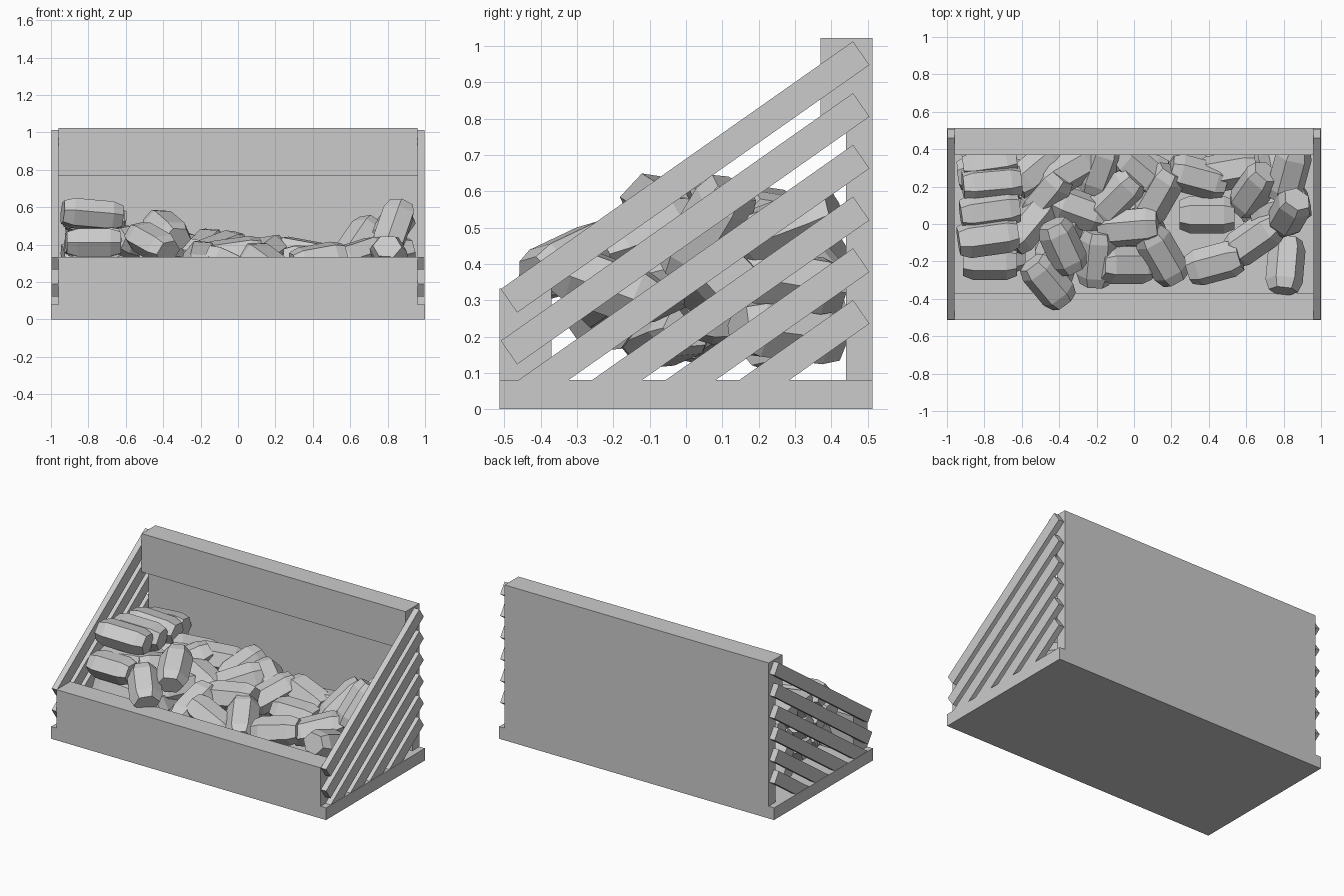
import bpy, bmesh, math, random
from mathutils import Matrix, Euler, Vector

default = bpy.data.objects.get("Cube")
if default:
    bpy.data.objects.remove(default, do_unlink=True)
random.seed(4)

grey = bpy.data.materials.new("plain grey")
grey.use_nodes = True
grey.diffuse_color = (0.6, 0.6, 0.6, 1)
grey.node_tree.nodes["Principled BSDF"].inputs["Base Color"].default_value = (0.6, 0.6, 0.6, 1)


def add_object(name, bm):
    bmesh.ops.recalc_face_normals(bm, faces=bm.faces[:])
    mesh = bpy.data.meshes.new(name)
    bm.to_mesh(mesh)
    bm.free()
    mesh.materials.append(grey)
    obj = bpy.data.objects.new(name, mesh)
    bpy.context.collection.objects.link(obj)
    return obj


def extrude_profile(name, profile, x0, x1):
    """Extrude a (y, z) outline along x."""
    bm = bmesh.new()
    face = bm.faces.new([bm.verts.new((x0, y, z)) for y, z in profile])
    moved = bmesh.ops.extrude_face_region(bm, geom=[face])["geom"]
    bmesh.ops.translate(bm, vec=(x1 - x0, 0, 0),
                        verts=[v for v in moved if isinstance(v, bmesh.types.BMVert)])
    return add_object(name, bm)


def rectangle(y0, y1, z0, z1):
    return [(y0, z0), (y1, z0), (y1, z1), (y0, z1)]


# Crate: floor, front board, back board and the thick rail on top of the back
DEPTH, FLOOR, INNER = 0.513, 0.08, 0.96
extrude_profile("floor", rectangle(-DEPTH, DEPTH, 0, FLOOR), -1, 1)
extrude_profile("front_board", rectangle(-DEPTH, -0.37, FLOOR, 0.333), -INNER, INNER)
extrude_profile("back_board", rectangle(0.44, DEPTH, FLOOR, 0.77), -INNER, INNER)
extrude_profile("back_rail", rectangle(0.37, DEPTH, 0.77, 1.022), -INNER, INNER)

# Sloping side slats, cut off where they meet the floor
along = Vector((0.97, 0.682))
across = Vector((0.045, -0.065))
for side, label in ((1, "left"), (-1, "right")):
    for i in range(6):
        low = Vector((-0.51, 0.331 - i * 0.1425))
        corners = [low, low + across, low + across + along, low + along]
        slat = extrude_profile(f"{label}_slat_{i + 1}", corners, side * INNER, side * 0.998)
        bm = bmesh.new()
        bm.from_mesh(slat.data)
        cut = bmesh.ops.bisect_plane(bm, geom=bm.verts[:] + bm.edges[:] + bm.faces[:],
                                     plane_co=(0, 0, FLOOR), plane_no=(0, 0, -1),
                                     clear_outer=True)["geom_cut"]
        rim = [e for e in cut if isinstance(e, bmesh.types.BMEdge)]
        if rim:
            bmesh.ops.contextual_create(bm, geom=rim)
        bm.to_mesh(slat.data)
        bm.free()


def add_chunk(name, position, yaw, pitch):
    """Six-sided lump with tapered ends, lying along its local x axis."""
    bm = bmesh.new()
    length = random.uniform(0.17, 0.21)
    bmesh.ops.create_cone(bm, cap_ends=True, segments=6, radius1=0.1,
                          radius2=0.1, depth=length)
    caps = [f for f in bm.faces if len(f.verts) == 6]
    bmesh.ops.inset_individual(bm, faces=caps, thickness=0.022, depth=0.055)
    lay_down = Matrix.Rotation(math.pi / 2, 4, "Y")
    squash = Matrix.Diagonal((1, 1, 0.85, 1))
    turn = Euler((random.uniform(-0.25, 0.25), math.radians(pitch),
                  math.radians(yaw))).to_matrix().to_4x4()
    bm.transform(Matrix.Translation(position) @ turn @ squash @ lay_down)
    add_object(name, bm)


# Heap of chunks: x, y, height, heading and pitch of the top ones
left_heap = [(-.77, .33, .5, 8, 0), (-.76, .22, .53, 5, 5), (-.77, .07, .54, 8, 5),
             (-.78, -.07, .56, 8, 5), (-.77, -.2, .41, 0, 0)]
middle_heap = [(-.52, .29, .4, 40, 15), (-.47, .16, .4, 50, -20), (-.56, 0, .4, 50, 10),
               (-.38, -.12, .48, -65, 20), (-.46, -.31, .41, -50, 20),
               (-.3, .08, .36, -20, 10), (-.2, -.18, .31, 85, -20),
               (-.03, -.02, .35, 5, -8), (-.1, .14, .37, 45, -15), (.13, .16, .34, 60, -20),
               (-.04, -.22, .28, 0, 25), (.15, -.17, .3, -60, 20), (.02, .29, .36, -40, 10),
               (-.18, .3, .38, 70, -20), (-.34, .29, .4, 30, 10)]
right_heap = [(.39, .05, .32, 0, 0), (.43, -.21, .32, 15, -10), (.34, .25, .35, -15, 10),
              (.64, -.08, .34, 35, -15), (.64, .18, .41, 55, -40), (.83, .06, .49, 60, -55),
              (.83, .27, .5, 75, -20), (.81, -.22, .34, 85, 20), (.5, .28, .32, 10, 0)]
count = 0
for x, y, z, yaw, pitch in left_heap + middle_heap + right_heap:
    while z > 0.2:
        count += 1
        add_chunk(f"chunk_{count}", (x, y, z), yaw, pitch)
        # supporting chunk underneath, kept inside the crate
        z -= 0.145
        yaw += random.uniform(-50, 50) * (x > -0.7)
        pitch = random.uniform(-10, 10)
        x = max(-0.78, min(0.78, x + random.uniform(-0.04, 0.04)))
        y = max(-0.17, min(0.28, y + random.uniform(-0.04, 0.04)))
